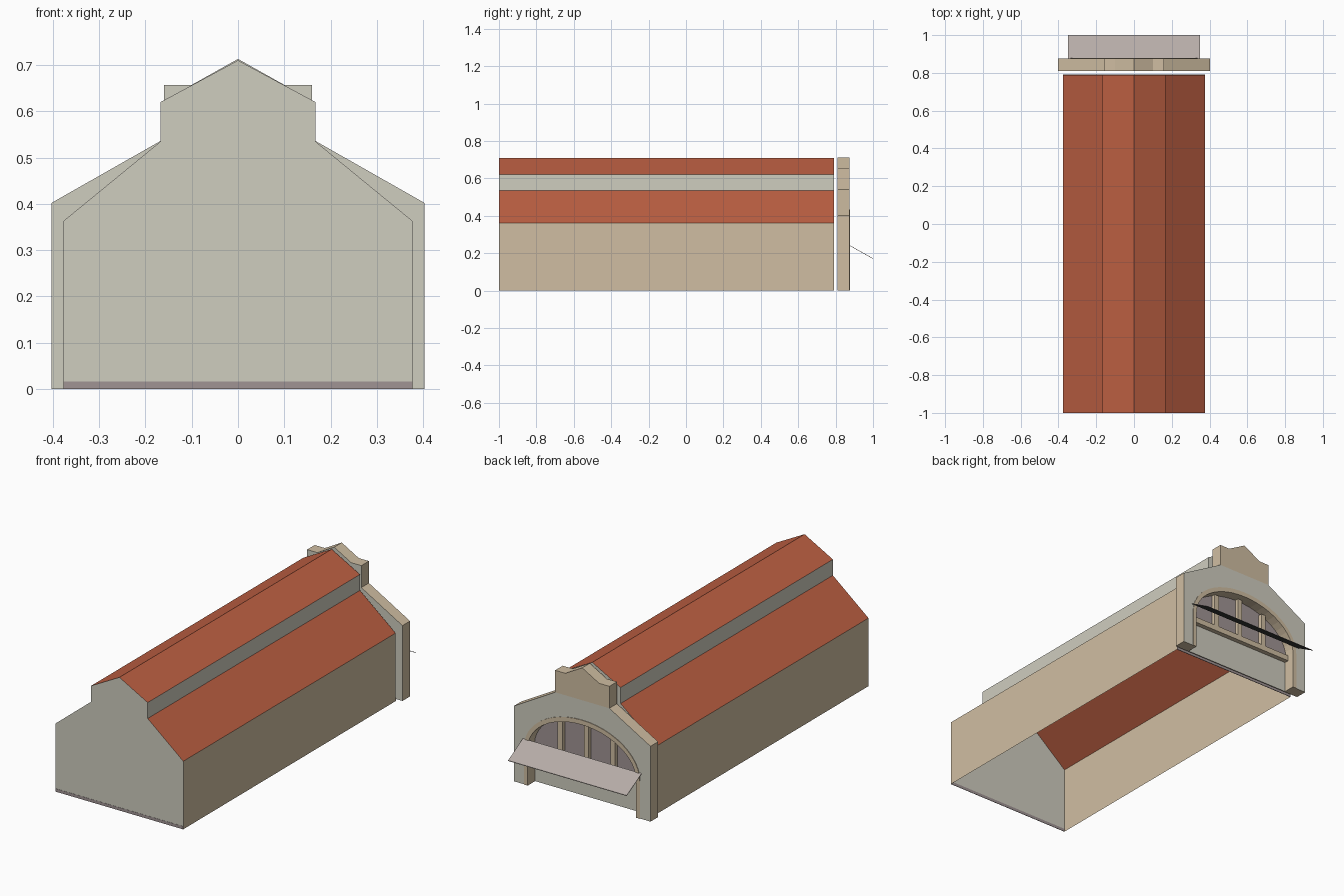
import bpy, bmesh, math

if "Cube" in bpy.data.objects:
    bpy.data.objects.remove(bpy.data.objects["Cube"])


def mat(name, r, g, b):
    lin = [((c / 255 + 0.055) / 1.055) ** 2.4 for c in (r, g, b)]
    m = bpy.data.materials.new(name)
    m.diffuse_color = (*lin, 1)
    m.use_nodes = True
    m.node_tree.nodes["Principled BSDF"].inputs["Base Color"].default_value = m.diffuse_color
    return m


GREY = mat("pale_grey_plaster", 207, 205, 191)
TAN = mat("tan_stone", 208, 190, 162)
RED = mat("red_roof_tile", 190, 96, 67)
MAUVE = mat("mauve_glass_and_dirt", 160, 148, 148)
AWN = mat("awning_grey", 182, 172, 167)
DARK = mat("dark_underside", 72, 74, 72)


def prism(name, pts, y0, y1, mats, rule=None, bottom=True):
    """Extrude an x-z profile along y; rule(face) picks the material slot."""
    bm = bmesh.new()
    a = [bm.verts.new((x, y0, z)) for x, z in pts]
    b = [bm.verts.new((x, y1, z)) for x, z in pts]
    bm.faces.new(a)
    bm.faces.new(b[::-1])
    for i in range(len(pts)):
        j = (i + 1) % len(pts)
        bm.faces.new((a[j], a[i], b[i], b[j]))
    bmesh.ops.recalc_face_normals(bm, faces=bm.faces)
    for f in bm.faces:
        f.material_index = rule(f) if rule else 0
    if not bottom:
        low = [f for f in bm.faces if f.normal.z < -0.9 and f.calc_center_median().z < 0.01]
        bmesh.ops.delete(bm, geom=low, context='FACES')
    me = bpy.data.meshes.new(name)
    bm.to_mesh(me)
    bm.free()
    for m in mats:
        me.materials.append(m)
    ob = bpy.data.objects.new(name, me)
    bpy.context.collection.objects.link(ob)
    return ob


def mirrored(half):
    """Right half of a profile, ending on the axis -> full outline."""
    return half + [(-x, z) for x, z in reversed(half) if x > 1e-6]


def rect(x0, x1, z0, z1):
    return [(x0, z0), (x1, z0), (x1, z1), (x0, z1)]


def arch(w, h, z0=0.2, n=24):
    """Half ellipse from +w to -w."""
    return [(w * math.cos(math.pi * i / n), z0 + h * math.sin(math.pi * i / n))
            for i in range(n + 1)]


# Main hall: open-bottomed shell with stepped roof
def hall_rule(f):
    n = f.normal
    if abs(n.y) > 0.5:
        return 0
    if n.z > 0.3:
        return 2
    return 1 if f.calc_center_median().z < 0.4 else 0


hall = mirrored([(0.377, 0), (0.377, 0.363), (0.167, 0.535), (0.167, 0.62), (0, 0.71)])
prism("hall", hall, -1, 0.79, [GREY, TAN, RED], hall_rule, bottom=False)

# Weathered strips along the foot of both gables
for name, y0, y1 in (("front_foot_strip", -1.001, -0.999), ("back_foot_strip", 0.789, 0.792)):
    prism(name, rect(-0.377, 0.377, 0, 0.016), y0, y1, [MAUVE])


# Facade: thin rear skin, then a thick face with an arched opening
def facade_rule(f):
    c = f.calc_center_median()
    if abs(f.normal.y) > 0.5:
        return 1 if f.normal.y > 0 and c.z > 0.55 else 0
    return 1


shoulder = [(0.403, 0), (0.403, 0.402), (0.16, 0.54)]
crown = [(0.16, 0.657), (0.1, 0.657), (0, 0.713)]
prism("facade_skin", mirrored(shoulder + crown), 0.811, 0.815, [GREY, TAN], facade_rule)
opening = [(-0.32, 0)] + arch(0.32, 0.21)[::-1] + [(0.32, 0)]
outer = shoulder + [(-x, z) for x, z in reversed(shoulder)]
prism("facade_face", outer + opening, 0.815, 0.875, [GREY, TAN], facade_rule)
prism("parapet", mirrored([(0.16, 0.54)] + crown), 0.815, 0.875, [GREY, TAN], facade_rule)

# Arch trim running down the inner edges of the piers
trim_out = [(0.342, 0)] + arch(0.342, 0.235) + [(-0.342, 0)]
prism("arch_trim", trim_out + opening, 0.875, 0.878, [TAN])

# Arched window with sill and mullions
prism("window_glass", arch(0.32, 0.21, 0.2), 0.814, 0.82, [MAUVE])
prism("window_sill", rect(-0.32, 0.32, 0.17, 0.2), 0.814, 0.84, [TAN])
for i in range(-2, 3):
    x = i * 0.155
    top = 0.2 + 0.21 * math.sqrt(1 - (min(abs(x) + 0.014, 0.32) / 0.32) ** 2)
    if top > 0.205:
        prism("mullion", rect(x - 0.014, x + 0.014, 0.2, top), 0.814, 0.84, [TAN])

# Sloping awning, grey above and dark below
awning = prism("awning", rect(-0.35, 0.35, 0, 0.003), 0.875, 1.0, [AWN, DARK],
               lambda f: 1 if f.normal.z < -0.5 else 0)
for v in awning.data.vertices:
    v.co.z += 0.24 - 0.07 * (v.co.y - 0.875) / 0.125
